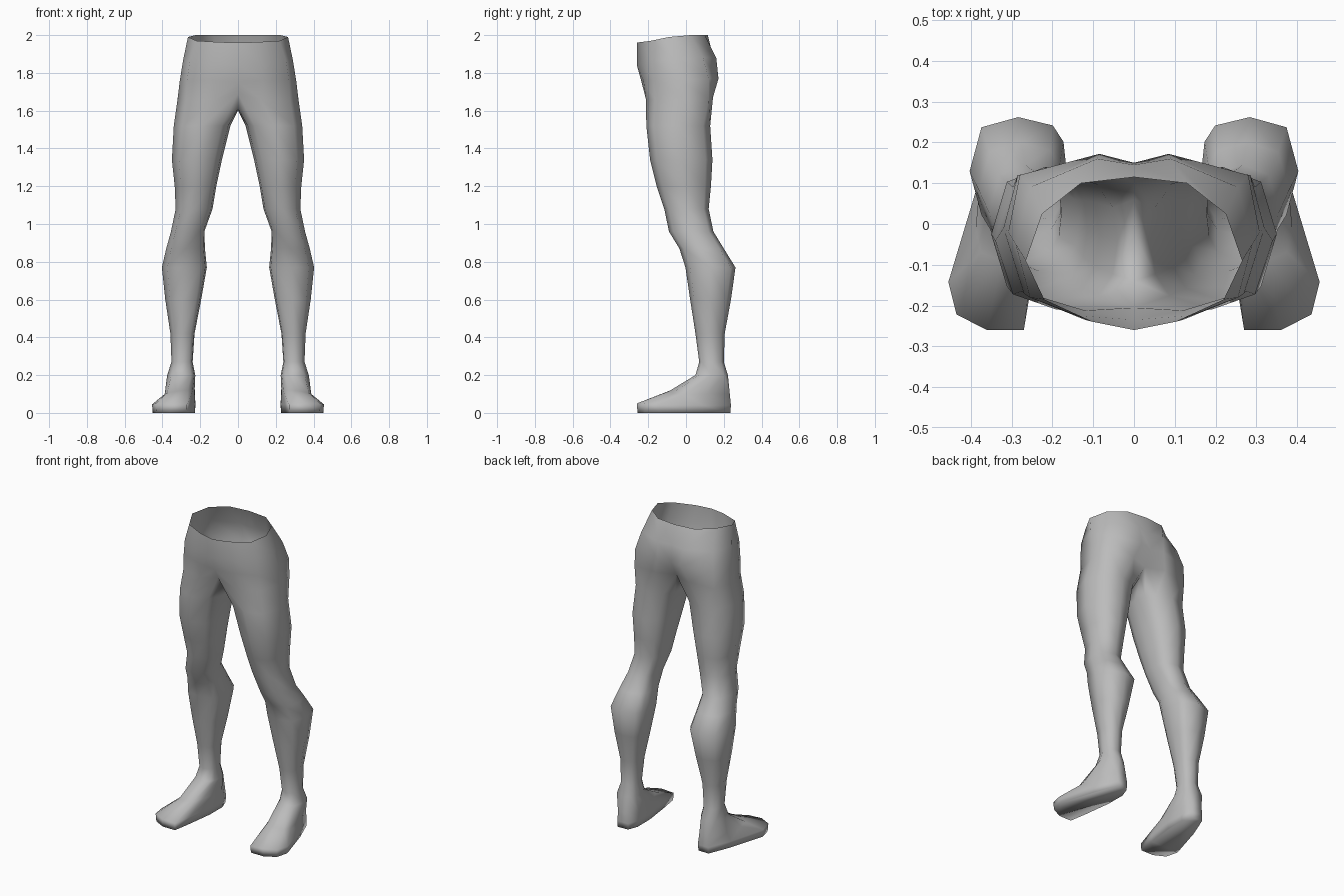
import bpy, bmesh, math

skin = bpy.data.materials.new("plain_grey")
skin.diffuse_color = (0.5, 0.5, 0.5, 1)

# Pelvis half rings: front centre -> outer hip -> back centre
waist = [(0, -.26, 1.96), (.1, -.24, 1.963), (.22, -.185, 1.97), (.265, -.09, 1.99),
         (.225, .025, 2), (.13, .1, 2), (0, .115, 2)]
belly = [(0, -.26, 1.84), (.12, -.235, 1.85), (.255, -.18, 1.86), (.29, -.05, 1.87),
         (.255, .09, 1.88), (.09, .16, 1.88), (0, .145, 1.88)]
hips = [(0, -.235, 1.75), (.13, -.225, 1.76), (.27, -.17, 1.76), (.308, -.02, 1.76),
        (.28, .12, 1.77), (.085, .172, 1.77), (0, .15, 1.77)]
# Last pelvis ring closes with three crotch points on the centreline
groin = [(0, -.205, 1.69), (.12, -.212, 1.66), (.275, -.165, 1.66), (.32, -.01, 1.66),
         (.285, .12, 1.66), (.12, .143, 1.67), (0, .1, 1.67),
         (0, .06, 1.625), (0, -.03, 1.6), (0, -.14, 1.61)]

# Leg rings: z, inner x, outer x, front y, back y, roundness (1 = ellipse)
leg = [
    (1.52, .04, .34, -.21, .128, .85),
    (1.34, .085, .35, -.19, .14, .85),
    (1.20, .115, .335, -.155, .132, .85),
    (1.08, .135, .33, -.115, .12, .85),
    (0.96, .178, .355, -.09, .145, .8),
    (0.87, .175, .38, -.035, .2, .75),
    (0.77, .165, .403, -.003, .262, .7),
    (0.60, .195, .385, .022, .238, .75),
    (0.42, .23, .358, .05, .205, .85),
    (0.27, .24, .352, .07, .2, .85),
    (0.20, .226, .375, .05, .222, .85),
]
ANGLES = [-40, 0, 42, 90, 138, 180, 218, 245, 270, 295]


def leg_ring(z, x0, x1, y0, y1, p):
    cx, cy, rx, ry = (x0 + x1) / 2, (y0 + y1) / 2, (x1 - x0) / 2, (y1 - y0) / 2
    pts = []
    for a in ANGLES:
        s, c = math.sin(math.radians(a)), -math.cos(math.radians(a))
        pts.append((cx + rx * math.copysign(abs(s) ** p, s),
                    cy + ry * math.copysign(abs(c) ** p, c), z))
    return pts


# Foot rings: instep, rim and sole
instep = [(.265, -.08, .12), (.325, -.09, .115), (.375, -.07, .105), (.388, -.01, .1),
          (.37, .11, .1), (.325, .232, .1), (.255, .23, .1),
          (.228, .16, .1), (.23, .07, .11), (.24, -.01, .12)]
rim = [(.27, -.26, .045), (.36, -.26, .05), (.435, -.222, .05), (.455, -.142, .045),
       (.385, .09, .04), (.325, .238, .04), (.25, .236, .04),
       (.225, .17, .04), (.226, .04, .045), (.25, -.14, .045)]
sole = [(.34 + (x - .34) * .97, y * .985, 0) for x, y, z in rim]

bm = bmesh.new()


def add_ring(points):
    return [bm.verts.new(p) for p in points]


def bridge(a, b, closed):
    n = len(b) if closed else 7
    for i in range(n if closed else n - 1):
        j = (i + 1) % n
        bm.faces.new((a[i], a[j], b[j], b[i]))


# Loft pelvis, then one leg and foot
prev = add_ring(waist)
for pts in (belly, hips, groin):
    cur = add_ring(pts)
    bridge(prev, cur, False)
    prev = cur
for pts in [leg_ring(*r) for r in leg] + [instep, rim, sole]:
    cur = add_ring(pts)
    bridge(prev, cur, True)
    prev = cur
bm.faces.new(prev)
bmesh.ops.recalc_face_normals(bm, faces=bm.faces[:])
# Make sure the sole faces down
bm.faces.ensure_lookup_table()
bm.normal_update()
if bm.faces[-1].normal.z > 0:
    bmesh.ops.reverse_faces(bm, faces=bm.faces[:])
for f in bm.faces:
    f.smooth = True

mesh = bpy.data.meshes.new("legs")
bm.to_mesh(mesh)
bm.free()
mesh.materials.append(skin)
legs = bpy.data.objects.new("legs", mesh)
bpy.context.collection.objects.link(legs)

# Mirror to the other side, welded along the centreline
mirror = legs.modifiers.new("mirror", 'MIRROR')
mirror.use_axis[0] = True
mirror.use_clip = True
mirror.merge_threshold = 0.001
